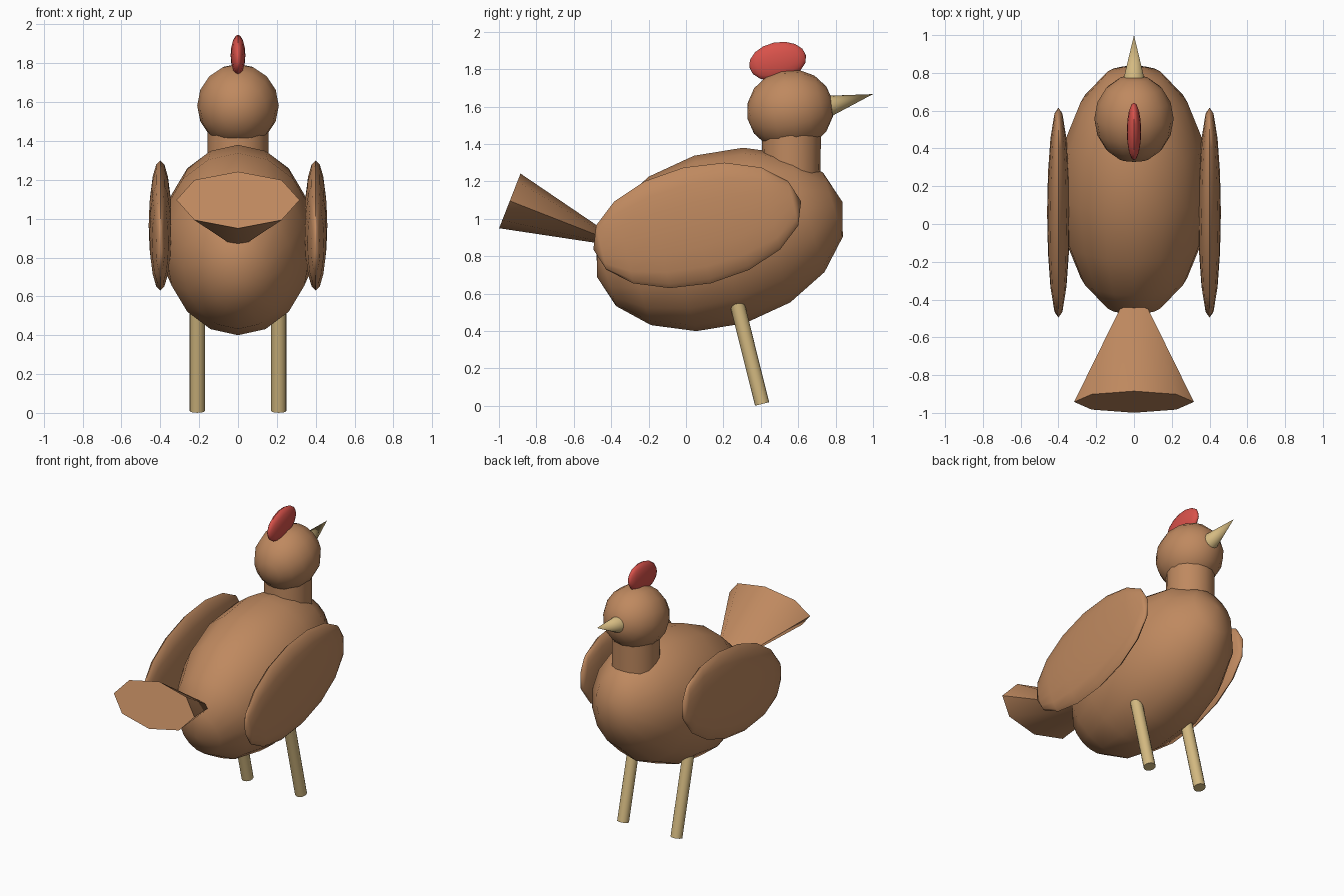
import bpy
import math
from mathutils import Matrix, Vector

cube = bpy.data.objects.get("Cube")
if cube:
    bpy.data.objects.remove(cube, do_unlink=True)


def material(name, rgb):
    mat = bpy.data.materials.new(name)
    mat.use_nodes = True
    mat.diffuse_color = (*rgb, 1)
    mat.node_tree.nodes["Principled BSDF"].inputs["Base Color"].default_value = (*rgb, 1)
    return mat


brown = material("brown feathers", (0.52, 0.25, 0.115))
red = material("comb red", (0.69, 0.084, 0.069))
tan = material("beak tan", (0.66, 0.49, 0.22))


def finish(name, mat, matrix, angle):
    """Name, colour, place and shade the newly added primitive."""
    obj = bpy.context.object
    obj.name = obj.data.name = name
    obj.data.materials.append(mat)
    obj.data.transform(matrix)
    bpy.ops.object.shade_smooth_by_angle(angle=math.radians(angle))
    return obj


def ellipsoid(name, mat, centre, radii, tilt=0, segments=16, rings=8, angle=50):
    """Sphere with its poles along y, stretched and then tilted nose-up."""
    bpy.ops.mesh.primitive_uv_sphere_add(segments=segments, ring_count=rings, radius=1)
    place = (Matrix.Translation(centre)
             @ Matrix.Rotation(math.radians(tilt), 4, 'X')
             @ Matrix.Diagonal((*radii, 1))
             @ Matrix.Rotation(math.pi / 2, 4, 'X'))
    return finish(name, mat, place, angle)


def taper(name, mat, start, end, r_start, r_end, sides=16, widen=1, angle=50):
    """Cylinder or cone running from start to end, optionally widened in x."""
    start, end = Vector(start), Vector(end)
    axis = end - start
    bpy.ops.mesh.primitive_cone_add(vertices=sides, radius1=r_start, radius2=r_end,
                                    depth=axis.length)
    tilt = math.atan2(-axis.y, axis.z)
    place = (Matrix.Translation((start + end) / 2)
             @ Matrix.Rotation(tilt, 4, 'X')
             @ Matrix.Diagonal((widen, 1, 1, 1)))
    return finish(name, mat, place, angle)


# Body, neck and head
ellipsoid("body", brown, (0, 0.18, 0.89), (0.4, 0.686, 0.468), tilt=17)
taper("neck", brown, (0, 0.56, 1.1), (0, 0.565, 1.5), 0.157, 0.157)
ellipsoid("head", brown, (0, 0.557, 1.582), (0.21, 0.233, 0.217), tilt=12)

# Comb and beak
ellipsoid("comb", red, (0, 0.49, 1.842), (0.038, 0.155, 0.102), tilt=12)
taper("beak", tan, (0, 0.74, 1.597), (0, 1.0, 1.667), 0.062, 0)

# Fan tail, its point buried in the body
taper("tail", brown, (0, -0.942, 1.096), (0, -0.298, 0.844), 0.157, 0, sides=8, widen=2.02)

# Wings and legs on both sides
for side, x in (("left", 1), ("right", -1)):
    ellipsoid(side + "_wing", brown, (x * 0.4, 0.06, 0.965), (0.06, 0.57, 0.318), tilt=13)
    taper(side + "_leg", tan, (x * 0.21, 0.407, 0.01), (x * 0.21, 0.26, 0.6), 0.039, 0.039)
